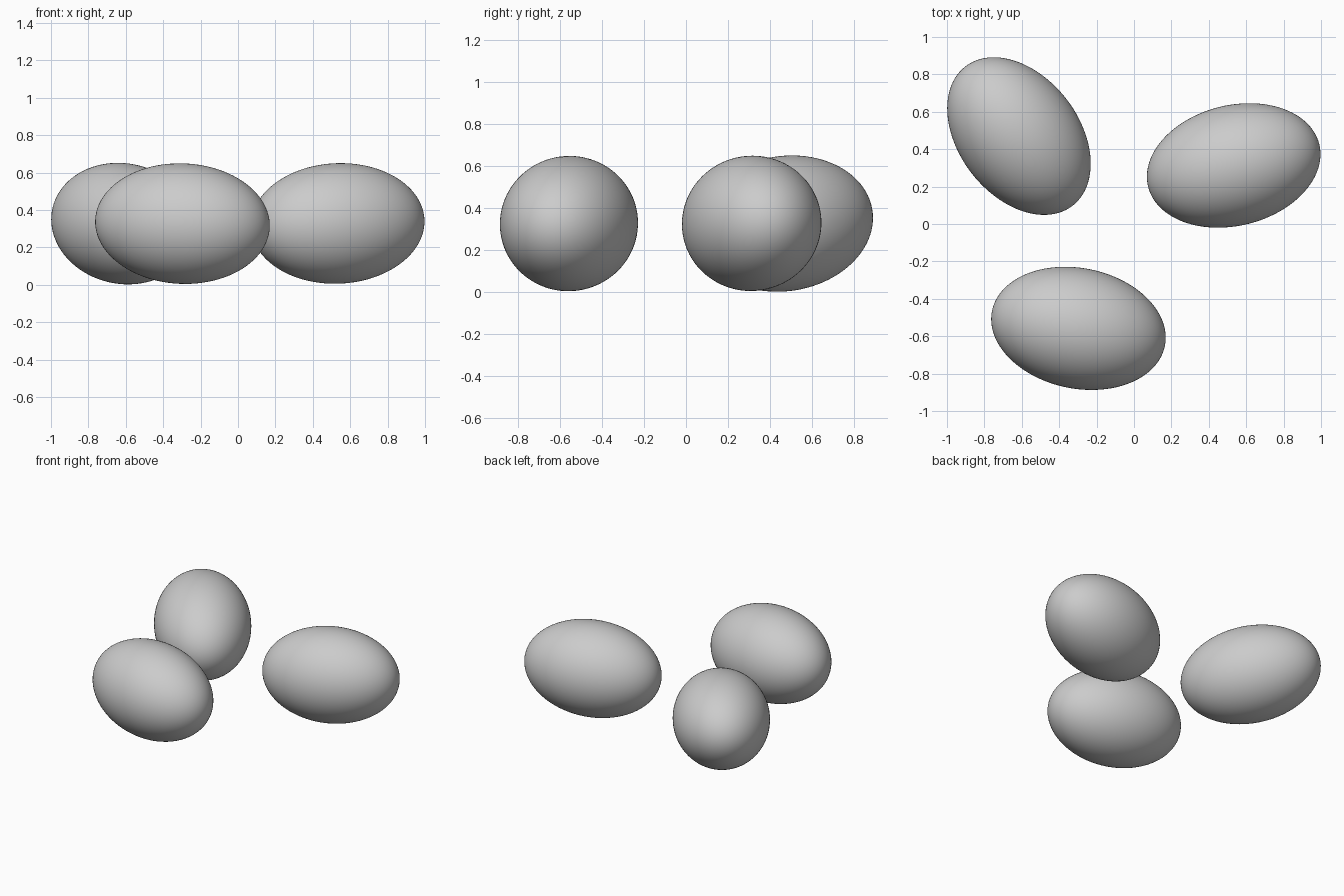
import bpy
from math import radians

if "Cube" in bpy.data.objects:
    bpy.data.objects.remove(bpy.data.objects["Cube"])

# Prolate spheroids: half-length along local x, equal radius across
LENGTH, RADIUS = 0.472, 0.322


def pebble(name, x, y, z, heading, tilt):
    bpy.ops.mesh.primitive_uv_sphere_add(segments=96, ring_count=48, radius=1)
    ob = bpy.context.object
    ob.name = name
    ob.scale = (LENGTH, RADIUS, RADIUS)
    ob.location = (x, y, z)
    # negative y rotation lifts the +x end, then the heading turns it about z
    ob.rotation_euler = (0, radians(-tilt), radians(heading))
    bpy.ops.object.shade_smooth()


# Three separate stones around the centre
pebble("back_left_pebble", -0.615, 0.47, 0.327, 127.5, 7)
pebble("right_pebble", 0.533, 0.313, 0.328, 14, 2.5)
pebble("front_pebble", -0.297, -0.558, 0.327, 168.5, 2.3)
